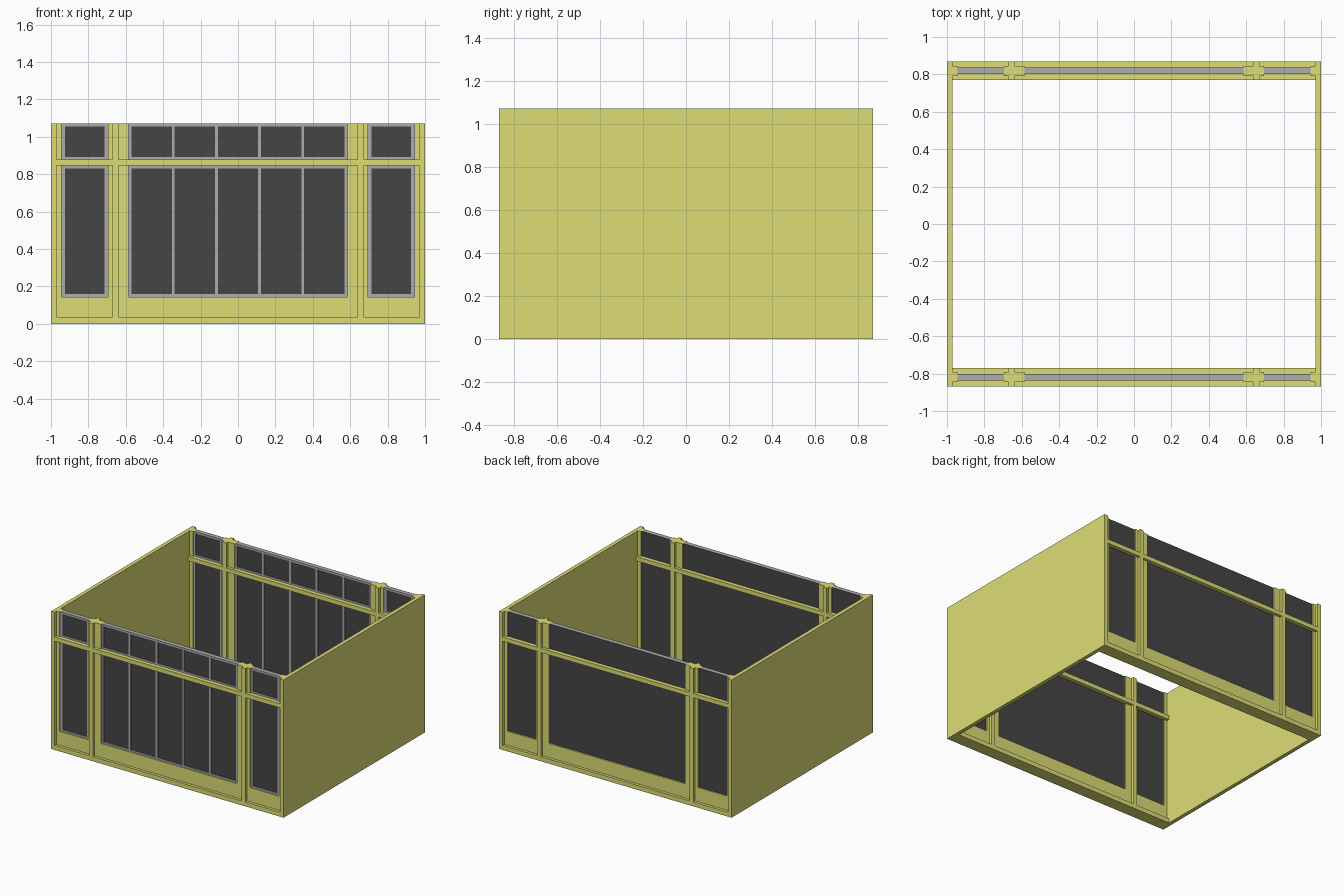
import bpy, bmesh
from mathutils import Matrix, Vector

if "Cube" in bpy.data.objects:
    bpy.data.objects.remove(bpy.data.objects["Cube"])

H = 1.07            # overall height
YC = 0.819          # facade centre line
D_RIB, D_BODY, D_FRAME = 0.049, 0.027, 0.0175   # half depths
RAIL = (0.845, 0.878)
SILL, BASE = 0.035, 0.144


def material(name, color):
    m = bpy.data.materials.new(name)
    m.diffuse_color = color
    m.use_nodes = True
    m.node_tree.nodes["Principled BSDF"].inputs["Base Color"].default_value = m.diffuse_color
    return m


YELLOW = material("yellow_paint", (0.72, 0.72, 0.18, 1))
GREY = material("frame_grey", (0.42, 0.42, 0.42, 1))
DARK = material("dark_glass", (0.06, 0.06, 0.06, 1))


def add_box(bm, x0, x1, y0, y1, z0, z1):
    size = Vector((x1 - x0, y1 - y0, z1 - z0))
    mid = Vector((x0 + x1, y0 + y1, z0 + z1)) / 2
    mat = Matrix.Translation(mid) @ Matrix.Diagonal((*size, 1))
    verts = bmesh.ops.create_cube(bm, size=1, matrix=mat)["verts"]
    return {f for v in verts for f in v.link_faces}


def finish(bm, name, mats, y=0):
    me = bpy.data.meshes.new(name)
    bm.normal_update()
    bm.to_mesh(me)
    bm.free()
    for m in mats:
        me.materials.append(m)
    ob = bpy.data.objects.new(name, me)
    ob.location.y = y
    bpy.context.collection.objects.link(ob)
    return ob


def boxes(name, items, y=0):
    bm = bmesh.new()
    for b in items:
        add_box(bm, *b)
    return finish(bm, name, [YELLOW], y)


def window(name, x0, x1, z0, z1, panes, side, y):
    bm = bmesh.new()
    yb = -D_FRAME + 0.005
    # slab with dark front and back, grey edges
    for f in add_box(bm, x0, x1, yb, D_FRAME, z0, z1):
        f.normal_update()
        f.material_index = 1 if abs(f.normal.y) > 0.5 else 0
    # raised border and mullions on the front only
    t, m = 0.014, 0.016
    for a, b in ((z0, z0 + t), (z1 - t, z1)):
        add_box(bm, x0, x1, -D_FRAME, yb, a, b)
    bars = [(x0, x0 + side), (x1 - side, x1)]
    step = (x1 - x0 - 2 * side + m) / panes
    for i in range(1, panes):
        a = x0 + side - m + i * step
        bars.append((a, a + m))
    for a, b in bars:
        add_box(bm, a, b, -D_FRAME, yb, z0 + t, z1 - t)
    finish(bm, name, [GREY, DARK], y)


# side walls
for name, x0, x1 in (("left_wall", -1, -0.97), ("right_wall", 0.97, 1)):
    boxes(name, [(x0, x1, -YC - D_RIB, YC + D_RIB, 0, H)])

# both facades face the same way, so the rear repeats the front
for tag, y in (("front", -YC), ("back", YC)):
    boxes(tag + "_sill", [(-0.97, 0.97, -D_RIB, D_RIB, 0, SILL)], y)

    # columns with a central rib, and half columns against the walls
    for side, s in (("left", -1), ("right", 1)):
        def span(a, b):
            return sorted((s * a, s * b))
        boxes(f"{tag}_{side}_column", [
            (*span(0.585, 0.64), -D_BODY, D_BODY, SILL, H),
            (*span(0.64, 0.671), -D_RIB, D_RIB, SILL, H),
            (*span(0.671, 0.696), -D_BODY, D_BODY, SILL, H)], y)
        boxes(f"{tag}_{side}_end_post",
              [(*span(0.943, 0.97), -D_BODY, D_BODY, SILL, H)], y)

    # rails and base panels between the ribs
    bays = ((-0.97, -0.671), (-0.64, 0.64), (0.671, 0.97))
    boxes(tag + "_rail", [(a, b, -D_RIB, D_RIB, *RAIL) for a, b in bays], y)
    inner = ((-0.943, -0.696), (-0.585, 0.585), (0.696, 0.943))
    boxes(tag + "_base_panel",
          [(a, b, -D_BODY, D_BODY, SILL, BASE) for a, b in inner], y)

    # glazing: tall lower lights and short transom lights
    for (a, b), bay, n, side in zip(inner, ("left", "middle", "right"),
                                    (1, 5, 1), (0.018, 0.016, 0.018)):
        window(f"{tag}_{bay}_window", a, b, BASE, RAIL[0], n, side, y)
        window(f"{tag}_{bay}_transom", a, b, RAIL[1], H, n, side, y)
